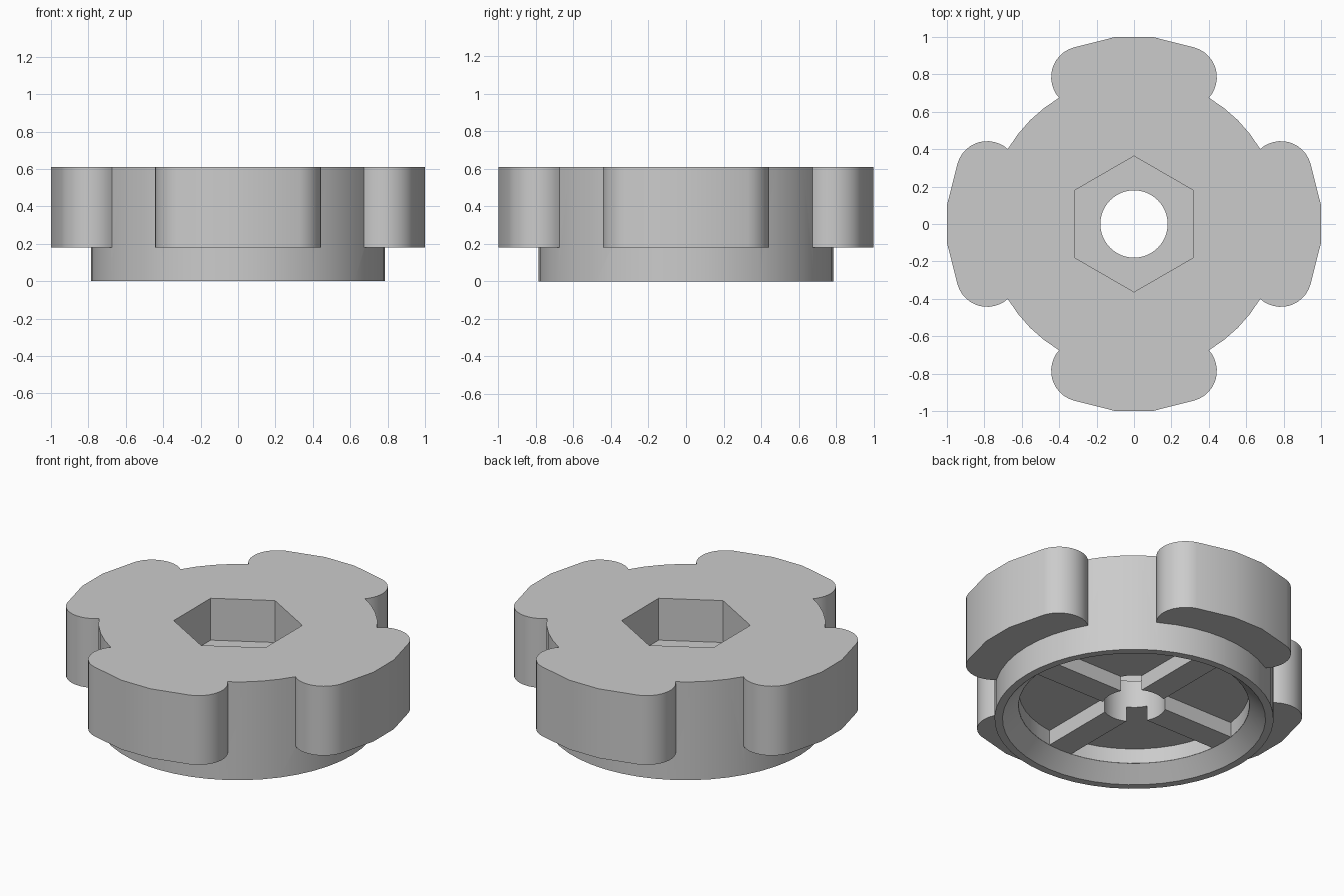
import bpy, bmesh, math
from mathutils import Matrix, Vector

TOP, LOBE_Z, FLOOR_Z, RIB_Z, HEX_Z = 0.61, 0.18, 0.18, 0.087, 0.35
BODY_R, POCKET_R, RIB_HALF = 0.785, 0.65, 0.08

cube = bpy.data.objects.get("Cube")
if cube:
    bpy.data.objects.remove(cube, do_unlink=True)

grey = bpy.data.materials.new("plain_grey")
grey.use_nodes = True
GREY = (0.6, 0.6, 0.6, 1)
grey.diffuse_color = GREY
grey.node_tree.nodes["Principled BSDF"].inputs["Base Color"].default_value = GREY


def arc(cx, cy, r, start, end, steps):
    """Points along an arc, angles in degrees."""
    angles = [math.radians(start + (end - start) * i / steps) for i in range(steps + 1)]
    return [(cx + r * math.cos(a), cy + r * math.sin(a)) for a in angles]


def ring(r, sides, start=0):
    return arc(0, 0, r, start, start + 360, sides)[:-1]


def prism(name, outline, z0, z1, turn=0, top_scale=1):
    """Closed solid from an outline, optionally tapered and turned about z."""
    bm = bmesh.new()
    low = [bm.verts.new((x, y, z0)) for x, y in outline]
    high = [bm.verts.new((x * top_scale, y * top_scale, z1)) for x, y in outline]
    bm.faces.new(low[::-1])
    bm.faces.new(high)
    for i in range(len(low)):
        j = (i + 1) % len(low)
        bm.faces.new((low[i], low[j], high[j], high[i]))
    bm.transform(Matrix.Rotation(math.radians(turn), 4, "Z"))
    bmesh.ops.recalc_face_normals(bm, faces=bm.faces)
    mesh = bpy.data.meshes.new(name)
    bm.to_mesh(mesh)
    bm.free()
    mesh.materials.append(grey)
    obj = bpy.data.objects.new(name, mesh)
    bpy.context.collection.objects.link(obj)
    return obj


def combine(target, tool, operation):
    """Apply one boolean and discard the tool."""
    mod = target.modifiers.new("cut", "BOOLEAN")
    mod.operation, mod.solver, mod.object = operation, "EXACT", tool
    bpy.context.view_layer.objects.active = target
    bpy.ops.object.modifier_apply(modifier=mod.name)
    bpy.data.objects.remove(tool, do_unlink=True)


# Round core
knob = prism("knob_body", ring(BODY_R, 48), 0, TOP)

# Four grip lobes with rounded corners
half = [(0.1, 1.0)] + arc(0.278, 0.785, 0.165, 72, -43, 12)[::1]
half = half + [(0.38, 0.5)]
lobe = half[::-1] + [(-x, y) for x, y in half]
for i in range(4):
    combine(knob, prism("grip_lobe", lobe, LOBE_Z, TOP, 90 * i), "UNION")

# Hexagonal nut recess and round bore
combine(knob, prism("nut_recess", ring(0.363, 6, 90), HEX_Z, TOP + 0.1), "DIFFERENCE")
combine(knob, prism("bore", ring(0.18, 48), -0.1, HEX_Z + 0.05), "DIFFERENCE")

# Tapered hollow under the base
combine(knob, prism("base_hollow", ring(0.74, 48), 0, RIB_Z,
                    top_scale=POCKET_R / 0.74), "DIFFERENCE")

# Four pockets that leave crossed ribs
edge = math.degrees(math.asin(RIB_HALF / POCKET_R))
pocket = [(RIB_HALF, RIB_HALF)] + arc(0, 0, POCKET_R - 0.001, edge, 90 - edge, 10)
for i in range(4):
    combine(knob, prism("pocket", pocket, RIB_Z - 0.02, FLOOR_Z, 90 * i), "DIFFERENCE")

# Smooth curved walls, sharp edges
bpy.ops.object.select_all(action="DESELECT")
knob.select_set(True)
bpy.context.view_layer.objects.active = knob
bpy.ops.object.shade_smooth_by_angle(angle=math.radians(30))
